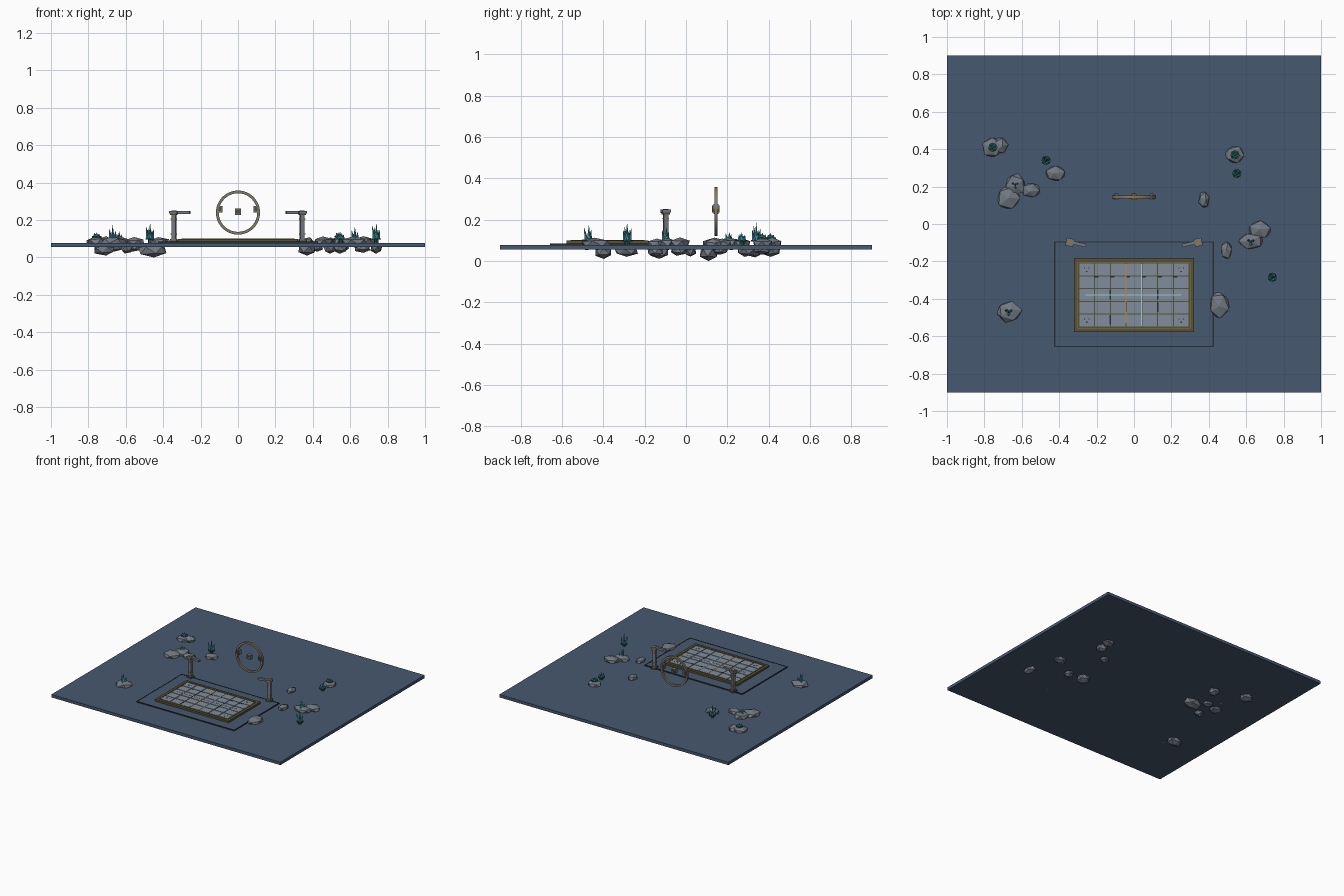
import bpy, bmesh, math, random
from mathutils import Matrix, Vector

if "Cube" in bpy.data.objects:
    bpy.data.objects.remove(bpy.data.objects["Cube"])

random.seed(4)


def srgb(name, *rgb):
    m = bpy.data.materials.new(name)
    m.diffuse_color = [((c / 255 + 0.055) / 1.055) ** 2.4 for c in rgb] + [1]
    m.use_nodes = True
    m.node_tree.nodes["Principled BSDF"].inputs["Base Color"].default_value = m.diffuse_color
    return m


SLATE = srgb("slate blue", 70, 88, 110)
ROCK = srgb("rock grey", 114, 121, 130)
TILE = srgb("tile grey", 128, 141, 156)
BRONZE = srgb("dark bronze", 86, 82, 54)
GOLD = srgb("gold", 150, 120, 62)
DARK = srgb("charcoal", 42, 46, 52)
TEAL = srgb("teal", 62, 156, 168)
MOSS = srgb("deep green", 44, 84, 78)
AMBER = srgb("amber", 200, 140, 50)
PALE = srgb("pale cyan", 165, 200, 210)


def finish(name, bm, *mats):
    me = bpy.data.meshes.new(name)
    bmesh.ops.recalc_face_normals(bm, faces=bm.faces)
    bm.to_mesh(me)
    bm.free()
    for m in mats:
        me.materials.append(m)
    ob = bpy.data.objects.new(name, me)
    bpy.context.collection.objects.link(ob)
    return ob


def add_box(bm, x0, x1, y0, y1, z0, z1, mat=0, turn=0):
    c = Vector(((x0 + x1) / 2, (y0 + y1) / 2, (z0 + z1) / 2))
    m = Matrix.Translation(c) @ Matrix.Rotation(turn, 4, 'Z') @ Matrix.Diagonal((x1 - x0, y1 - y0, z1 - z0, 1))
    vs = bmesh.ops.create_cube(bm, size=1, matrix=m)["verts"]
    for f in {f for v in vs for f in v.link_faces}:
        f.material_index = mat


def box(name, mat, *b):
    bm = bmesh.new()
    add_box(bm, *b)
    return finish(name, bm, mat)


def border(name, mat, hx, hy, w, z0, z1, cy=-0.38):
    bm = bmesh.new()
    for s in (-1, 1):
        add_box(bm, -hx, hx, *sorted((cy + s * hy, cy + s * (hy - w))), z0, z1)
        add_box(bm, *sorted((s * hx, s * (hx - w))), cy - hy + w, cy + hy - w, z0, z1)
    return finish(name, bm, mat)


# Ground slab and raised court
box("ground_slab", SLATE, -1, 1, -0.9, 0.9, 0.055, 0.078)
box("court_plate", SLATE, -0.422, 0.422, -0.652, -0.098, 0.078, 0.084)
border("court_outline", DARK, 0.427, 0.282, 0.006, 0.078, 0.0855, -0.375)

# Tiled floor with stepped metal border
box("floor_base", BRONZE, -0.298, 0.298, -0.553, -0.207, 0.08, 0.094)
border("outer_border", BRONZE, 0.322, 0.198, 0.028, 0.08, 0.099)
border("inner_trim", GOLD, 0.302, 0.178, 0.003, 0.09, 0.102)
CW, RH = 0.59 / 7, 0.34 / 5
bm = bmesh.new()
marks = bmesh.new()
for i in range(7):
    for j in range(5):
        x, y = -0.295 + (i + 0.5) * CW, -0.55 + (j + 0.5) * RH
        add_box(bm, x - CW / 2 + .0025, x + CW / 2 - .0025, y - RH / 2 + .0025, y + RH / 2 - .0025, 0.085, 0.099)
        if i in (0, 6) and j in (0, 4):
            # corner bolts
            for sx, sy in ((-1, 1), (1, 1), (0, -1)):
                bx, by = x + sx * 0.012, y + sy * 0.009
                add_box(marks, bx - .003, bx + .003, by - .003, by + .003, 0.098, 0.1005)
        if j == 3 and i:
            # worn patches along one row
            bx, by = x - CW / 2 + 0.01, y + RH / 2 - 0.004
            add_box(marks, bx - .012, bx + .012, by - .005, by + .005, 0.098, 0.1003)
        if (i, j) in ((2, 2), (5, 2), (3, 1), (2, 0), (5, 1)):
            # open seams between tiles
            bx = x - CW / 2
            add_box(marks, bx - .004, bx + .004, y - .022, y + .03, 0.098, 0.1003)
finish("floor_tiles", bm, TILE)
finish("floor_marks", marks, DARK)

# Inlay lines
box("amber_inlay", AMBER, -0.045, -0.039, -0.53, -0.215, 0.095, 0.101)
box("pale_inlay_long", PALE, 0.038, 0.044, -0.545, -0.215, 0.095, 0.1008)
box("pale_inlay_cross", PALE, -0.26, 0.25, -0.383, -0.378, 0.095, 0.1008)


# Boulders: x, y, radius x, radius y, centre z, half height
def boulder(name, x, y, rx, ry, cz, rz):
    bm = bmesh.new()
    bmesh.ops.create_icosphere(bm, subdivisions=1, radius=1)
    spin = Matrix.Rotation(random.uniform(0, 6.28), 4, 'Z') @ Matrix.Rotation(random.uniform(-.3, .3), 4, 'X')
    for v in bm.verts:
        p = spin @ (v.co * random.uniform(0.95, 1.1))
        v.co = (x + p.x * rx, y + p.y * ry, cz + max(-1, min(1, p.z)) * rz)
    finish(name, bm, ROCK)


for k, r in enumerate([
        (-.755, .41, .062, .058), (-.715, .42, .042, .045), (-.635, .21, .056, .06), (-.67, .14, .066, .066),
        (-.55, .18, .055, .042), (-.42, .27, .058, .042), (-.67, -.47, .07, .06), (.54, .37, .055, .052),
        (.375, .13, .03, .048), (.67, -.03, .066, .05), (.625, -.09, .068, .046), (.495, -.14, .032, .048),
        (.455, -.435, .056, .076)]):
    boulder(f"boulder_{k + 1}", *r, 0.083, 0.026 if k in (4, 5, 8, 11) else 0.031)

# Rocks hanging under the slab, last value is their lowest height
for k, (x, y, rx, ry, low) in enumerate([
        (-.715, -.4, .06, .045, .01), (-.715, .41, .052, .05, .02), (-.66, .13, .05, .045, .03),
        (-.56, .16, .04, .035, .03), (-.595, .02, .034, .03, .02), (-.455, .11, .08, .045, 0),
        (-.475, .33, .042, .042, .015), (.74, -.29, .032, .06, .02), (.665, -.035, .045, .04, .025),
        (.49, -.15, .034, .04, .02), (.37, -.13, .05, .05, .01), (.42, .17, .035, .035, .03),
        (.545, .29, .042, .048, .02), (.55, .37, .045, .045, .03)]):
    boulder(f"under_rock_{k + 1}", x, y, rx, ry, (low + .076) / 2, (.076 - low) / 2)


# Crystal clusters: a central spike ringed by leaning ones, some on a dark disc
def crystals(k, x, y, z0, z1, spread, disc):
    bm = bmesh.new()
    h = z1 - z0
    n = 4 if disc else 3
    for i in range(n + 1):
        a = i * 2 * math.pi / n + 0.5
        lean, tall = (0, h) if i == n else (0.2, h * (0.6 + 0.12 * (i % 3)))
        off = 0 if i == n else spread
        base = Vector((x + off * math.cos(a), y + off * math.sin(a), z0))
        m = Matrix.Translation(base) @ Matrix.Rotation(lean, 4, Vector((-math.sin(a), math.cos(a), 0)))
        bmesh.ops.create_cone(bm, cap_ends=True, segments=4, radius1=.01, radius2=0, depth=tall,
                              matrix=m @ Matrix.Translation((0, 0, tall / 2)))
    if disc:
        for r, a, b in ((.012, .07, z0 - .004), (.025, z0 - .005, z0 + .002)):
            before = set(bm.faces)
            bmesh.ops.create_cone(bm, cap_ends=True, segments=8, radius1=r, radius2=r, depth=b - a,
                                  matrix=Matrix.Translation((x, y, (a + b) / 2)))
            for f in set(bm.faces) - before:
                f.material_index = 1
    finish(f"crystal_cluster_{k}", bm, TEAL, MOSS)


for k, c in enumerate([
        (-.755, .41, .112, .135, .012, True), (-.635, .21, .1, .14, .011, False),
        (-.67, -.47, .1, .175, .011, False), (.54, .37, .112, .137, .012, True),
        (.625, -.095, .1, .165, .011, False), (-.47, .34, .1, .186, .012, True),
        (.55, .27, .1, .14, .012, True), (.74, -.285, .1, .186, .012, True)]):
    crystals(k + 1, *c)

# Twin posts with inward arms
for s, side in ((-1, "left"), (1, "right")):
    px, py, t = s * 0.343, -0.098, s * 0.22
    bm = bmesh.new()
    for w, z0, z1, m in ((.021, .08, .09, 1), (.017, .09, .1, 0), (.0115, .1, .232, 0),
                         (.014, .122, .128, 2), (.014, .202, .208, 2), (.017, .226, .234, 1),
                         (.021, .234, .249, 0), (.011, .249, .252, 2)):
        add_box(bm, px - w, px + w, py - w, py + w, z0, z1, m, t)
    finish(side + "_post", bm, ROCK, BRONZE, GOLD)
    bm = bmesh.new()
    ax = s * 0.303
    add_box(bm, ax - .047, ax + .047, py - .016, py + .002, .233, .249, 0, t)
    finish(side + "_arm", bm, ROCK)

# Upright ring: square section, gold panels at intervals
bm = bmesh.new()
N = 48
CZ, CY = 0.24, 0.145
rings = []
for i in range(N):
    a = 2 * math.pi * i / N
    rings.append([bm.verts.new((r * math.cos(a), CY + d, CZ + r * math.sin(a)))
                  for r, d in ((.118, -.008), (.118, .008), (.103, .008), (.103, -.008))])
for i in range(N):
    a, b = rings[i], rings[(i + 1) % N]
    for j in range(4):
        f = bm.faces.new((a[j], a[(j + 1) % 4], b[(j + 1) % 4], b[j]))
        f.material_index = 1 if i % 3 == 0 or (j == 0 and 7 < i < 16) else 0
finish("ring_gate", bm, ROCK, GOLD)

# Ring fittings: two side clamps and the central block
for name, x, z, w, h in (("left_clamp", -.096, .258, .014, .018), ("right_clamp", .096, .258, .014, .018),
                         ("centre_block", 0, .245, .017, .017)):
    bm = bmesh.new()
    add_box(bm, x - w, x + w, CY - .013, CY + .013, z - h, z + h, 0)
    add_box(bm, x - w * .6, x + w * .6, CY - .018, CY + .018, z - h * .6, z + h * .6, 1)
    finish(name, bm, ROCK, BRONZE)
